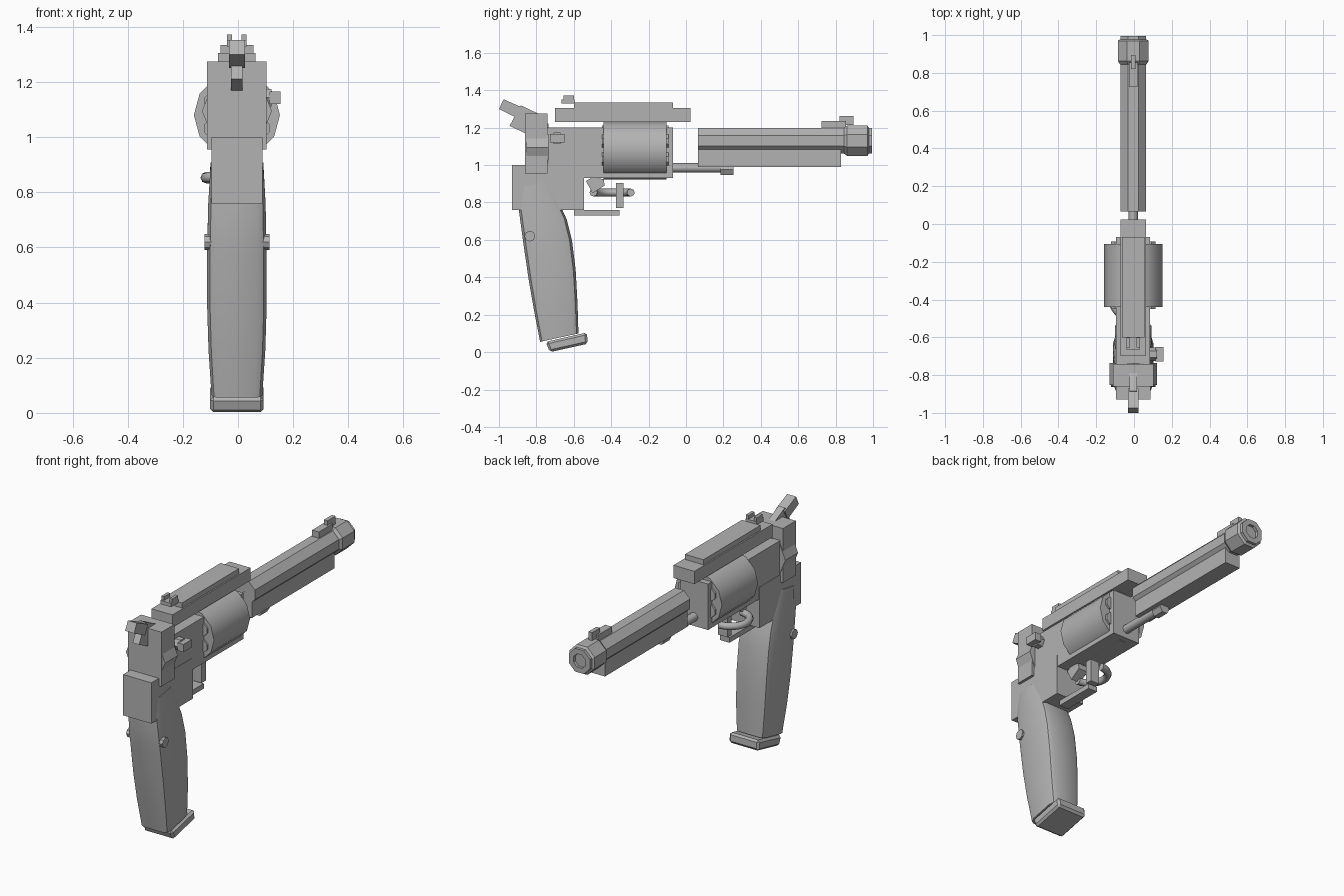
import bpy, bmesh, math
from mathutils import Vector

if "Cube" in bpy.data.objects:
    bpy.data.objects.remove(bpy.data.objects["Cube"])

CX = -0.004  # shared centre plane
metal = bpy.data.materials.new("grey metal")
metal.diffuse_color = (0.45, 0.45, 0.45, 1)
metal.use_nodes = True
metal.node_tree.nodes["Principled BSDF"].inputs["Base Color"].default_value = metal.diffuse_color


def finish(name, bm, smooth=None, bevel=0):
    bmesh.ops.recalc_face_normals(bm, faces=bm.faces)
    me = bpy.data.meshes.new(name)
    bm.to_mesh(me)
    bm.free()
    me.materials.append(metal)
    ob = bpy.data.objects.new(name, me)
    bpy.context.collection.objects.link(ob)
    if bevel:
        m = ob.modifiers.new("bevel", 'BEVEL')
        m.width, m.segments = bevel, 1
    if smooth:
        bpy.ops.object.select_all(action='DESELECT')
        ob.select_set(True)
        bpy.context.view_layer.objects.active = ob
        bpy.ops.object.shade_smooth_by_angle(angle=math.radians(smooth))
    return ob


def loft(name, rings, smooth=None, bevel=0, closed=False):
    """Skin a list of equal-length point rings."""
    bm = bmesh.new()
    vs = [[bm.verts.new(p) for p in r] for r in rings]
    n = len(vs[0])
    pairs = list(zip(vs, vs[1:]))
    if closed:
        pairs.append((vs[-1], vs[0]))
    else:
        bm.faces.new(vs[0])
        bm.faces.new(vs[-1])
    for a, b in pairs:
        for i in range(n):
            j = (i + 1) % n
            bm.faces.new((a[i], a[j], b[j], b[i]))
    return finish(name, bm, smooth, bevel)


def slab(name, profile, half, bevel=0):
    """Side profile (y, z) extruded across x."""
    return loft(name, [[(CX + s * half, y, z) for y, z in profile] for s in (-1, 1)], None, bevel)


def box(name, half, y0, y1, z0, z1):
    return slab(name, [(y0, z0), (y1, z0), (y1, z1), (y0, z1)], half)


def ring_y(r, y, n, x=0.0, z=0.0, turn=0.0):
    return [(CX + x + r * math.cos(turn + math.tau * i / n), y,
             z + r * math.sin(turn + math.tau * i / n)) for i in range(n)]


def rod_y(name, r, y0, y1, z, n, x=0.0, turn=0.0, smooth=None):
    return loft(name, [ring_y(r, y, n, x, z, turn) for y in (y0, y1)], smooth)


def rod_x(name, r, x0, x1, y, z, n, smooth=None):
    return loft(name, [[(x, y + r * math.cos(math.tau * i / n), z + r * math.sin(math.tau * i / n))
                        for i in range(n)] for x in (x0, x1)], smooth)


# Frame and rear blocks
box("frame", 0.09, -0.74, -0.07, 0.93, 1.20)
box("grip_block", 0.092, -0.93, -0.545, 0.76, 1.0)
box("recoil_plate", 0.108, -0.86, -0.74, 0.955, 1.275)
rod_y("recoil_shield", 0.127, -0.853, -0.735, 1.095, 8)

# Rotating drum with six chambers showing at each end
rod_y("drum", 0.156, -0.44, -0.105, 1.08, 12, smooth=35)
for i in range(6):
    a = math.radians(30 + 60 * i)
    rod_y("chamber", 0.038, -0.45, -0.093, 1.08 + 0.096 * math.sin(a), 8,
          0.096 * math.cos(a), math.pi / 8)

# Top rails and rear sight
box("lower_rail", 0.068, -0.70, 0.025, 1.23, 1.305)
box("upper_rail", 0.06, -0.60, -0.07, 1.305, 1.335)
box("rear_sight_base", 0.035, -0.665, -0.597, 1.328, 1.35)
for s in (-1, 1):
    x = CX + s * 0.026
    loft("rear_sight_prong", [[(x + d, y, z) for y, z in
         ((-0.655, 1.34), (-0.60, 1.34), (-0.60, 1.372), (-0.655, 1.372))] for d in (-0.009, 0.009)])

# Hammer
slab("hammer", [(-0.943, 1.21), (-0.884, 1.32), (-0.79, 1.275), (-0.84, 1.16)], 0.021)
slab("hammer_spur", [(-1.0, 1.30), (-0.975, 1.352), (-0.87, 1.305), (-0.90, 1.25)], 0.029)

# Release button on the right side
rod_x("button_stem", 0.036, 0.07, 0.122, -0.69, 1.143, 6)
loft("button", [[(x, y, z) for y, z in ((-0.727, 1.12), (-0.65, 1.12), (-0.65, 1.166), (-0.727, 1.166))]
                for x in (0.115, 0.155)])

# Barrel with hollow bore, muzzle collar and underlug
T = math.pi / 8
loft("barrel", [ring_y(r, y, 8, 0, 1.13, T) for r, y in
                ((0.074, 0.065), (0.074, 0.995), (0.042, 0.995), (0.042, 0.90), (0.002, 0.90), (0.002, 0.065))],
     closed=True)
loft("muzzle_collar", [ring_y(r, y, 8, 0, 1.13, T) for r, y in
                       ((0.075, 0.845), (0.088, 0.862), (0.088, 0.97), (0.075, 0.978))])
box("underlug", 0.05, 0.065, 0.83, 0.99, 1.085)
box("front_sight_base", 0.022, 0.725, 0.855, 1.19, 1.235)
box("front_sight_blade", 0.012, 0.82, 0.895, 1.215, 1.262)

# Ejector rod
rod_y("ejector_rod", 0.025, -0.08, 0.20, 0.985, 8, smooth=50)
rod_y("ejector_tip", 0.033, 0.185, 0.255, 0.976, 6)

# Trigger, guard and side half ring
slab("trigger_block", [(-0.535, 0.915), (-0.50, 0.85), (-0.435, 0.89), (-0.44, 0.925), (-0.50, 0.935)], 0.03)
box("guard_bottom", 0.03, -0.60, -0.355, 0.73, 0.76)
box("guard_front", 0.03, -0.375, -0.335, 0.77, 0.905)
arc = []
for i in range(13):
    a = math.radians(90 + 180 * i / 12)
    out = Vector((math.cos(a), math.sin(a), 0))
    c = Vector((-0.015, -0.395, 0.853)) + out * 0.10
    arc.append([c + out * 0.021 * math.cos(math.tau * k / 8) + Vector((0, 0, 0.021 * math.sin(math.tau * k / 8)))
                for k in range(8)])
loft("half_ring", arc, smooth=50)

# Grip: sections running from heel to top (back y, z, front y, z, half width)
sections = [(-0.78, 0.055, -0.575, 0.10, 0.092), (-0.812, 0.22, -0.58, 0.26, 0.103),
            (-0.84, 0.38, -0.59, 0.44, 0.108), (-0.868, 0.57, -0.61, 0.60, 0.108),
            (-0.895, 0.77, -0.638, 0.71, 0.104), (-0.885, 0.885, -0.73, 0.912, 0.096)]
rings = []
for yb, zb, yf, zf, w in sections:
    ring = []
    for t, s in ((0, 0.68), (0.05, 0.9), (0.18, 1), (0.82, 1), (0.95, 0.9), (1, 0.68)):
        ring.append((s * w, yb + (yf - yb) * t, zb + (zf - zb) * t))
    rings.append([(CX + x, y, z) for x, y, z in ring] + [(CX - x, y, z) for x, y, z in reversed(ring)])
loft("grip", rings, smooth=40)
slab("grip_cap", [(-0.75, 0.055), (-0.728, 0.0), (-0.525, 0.045), (-0.53, 0.105)], 0.097, bevel=0.012)
rod_x("grip_pin", 0.029, CX - 0.118, CX + 0.118, -0.835, 0.62, 8)
